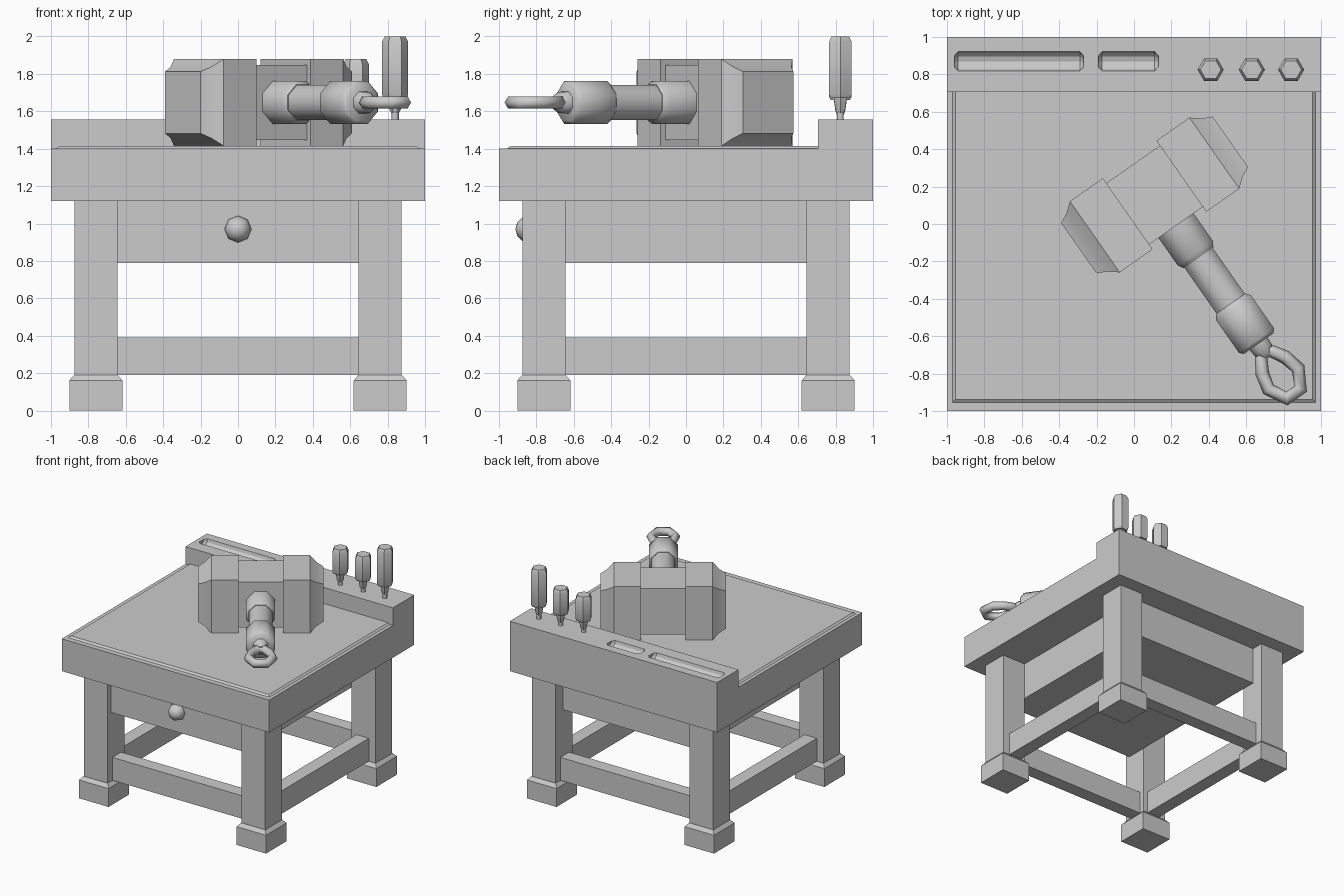
import bpy, bmesh, math
from mathutils import Matrix, Vector

if "Cube" in bpy.data.objects:
    bpy.data.objects.remove(bpy.data.objects["Cube"])


def finish(bm, name, smooth=None):
    bmesh.ops.recalc_face_normals(bm, faces=bm.faces)
    me = bpy.data.meshes.new(name)
    bm.to_mesh(me)
    bm.free()
    ob = bpy.data.objects.new(name, me)
    bpy.context.collection.objects.link(ob)
    if smooth:
        bpy.ops.object.select_all(action='DESELECT')
        ob.select_set(True)
        bpy.context.view_layer.objects.active = ob
        bpy.ops.object.shade_smooth_by_angle(angle=math.radians(smooth))
    return ob


def loft(name, rings, smooth=None):
    """Skin equal-length rings of points and cap both ends."""
    bm = bmesh.new()
    vs = [[bm.verts.new(p) for p in ring] for ring in rings]
    n = len(vs[0])
    for a, b in zip(vs, vs[1:]):
        for i in range(n):
            bm.faces.new((a[i], a[(i + 1) % n], b[(i + 1) % n], b[i]))
    bm.faces.new(vs[0])
    bm.faces.new(vs[-1])
    return finish(bm, name, smooth)


def rect(x0, x1, y0, y1, z):
    return [(x0, y0, z), (x1, y0, z), (x1, y1, z), (x0, y1, z)]


def box(name, x0, x1, y0, y1, z0, z1):
    return loft(name, [rect(x0, x1, y0, y1, z) for z in (z0, z1)])


def turned(name, profile, sides, matrix, phase=0.0, smooth=None):
    """Sweep (radius, height) pairs around the matrix's z axis."""
    rings = []
    for r, h in profile:
        angles = [phase + i * math.tau / sides for i in range(sides)]
        rings.append([matrix @ Vector((r * math.cos(t), r * math.sin(t), h)) for t in angles])
    return loft(name, rings, smooth)


def frame(x, y, z, origin):
    m = Matrix((x, y, z)).transposed().to_4x4()
    m.translation = origin
    return m


# Table top with raised back ledge, extruded from its side profile
side = [(-1, 1.12), (1, 1.12), (1, 1.555), (0.705, 1.555), (0.705, 1.402), (-1, 1.402)]
top = loft("table_top", [[(x, y, z) for y, z in side] for x in (-1, 1)])

# Long and short tool troughs cut in the ledge
for label, x0, x1 in (("long", -0.96, -0.27), ("short", -0.19, 0.13)):
    m = frame((0, 1, 0), (0, 0, 1), (1, 0, 0), (0, 0.87, 1.555))
    cutter = turned(label + "_trough_cutter",
                    [(0.03, x0), (0.052, x0 + 0.02), (0.052, x1 - 0.02), (0.03, x1)], 12, m)
    cutter.hide_render = True
    cutter.hide_viewport = True
    mod = top.modifiers.new(label + "_trough", 'BOOLEAN')
    mod.operation = 'DIFFERENCE'
    mod.solver = 'EXACT'
    mod.object = cutter

# Thin raised work surface
loft("work_surface", [rect(-0.97, 0.97, -0.955, 0.71, 1.39),
                      rect(-0.97, 0.97, -0.955, 0.71, 1.402),
                      rect(-0.955, 0.955, -0.937, 0.71, 1.415)])

# Legs with chamfered feet
for sx, lr in ((-1, "left"), (1, "right")):
    for sy, fb in ((-1, "front"), (1, "back")):
        cx, cy = sx * 0.76, sy * 0.76

        def sq(h, z):
            return rect(cx - h, cx + h, cy - h, cy + h, z)
        loft(f"{fb}_{lr}_leg", [sq(0.115, 0.17), sq(0.115, 1.12)])
        loft(f"{fb}_{lr}_foot", [sq(0.142, 0), sq(0.142, 0.16), sq(0.117, 0.19)])

# Stretchers between the legs
for s, fb, lr in ((-1, "front", "left"), (1, "back", "right")):
    a, b = sorted((s * 0.69, s * 0.81))
    box(fb + "_stretcher", -0.645, 0.645, a, b, 0.19, 0.39)
    box(lr + "_stretcher", a, b, -0.645, 0.645, 0.19, 0.39)

# Drawer box and knob
box("drawer_box", -0.645, 0.645, -0.83, 0.77, 0.79, 1.12)
bm = bmesh.new()
bmesh.ops.create_uvsphere(bm, u_segments=8, v_segments=6, radius=0.072,
                          matrix=Matrix.Translation((0, -0.84, 0.97)) @ Matrix.Rotation(math.pi / 2, 4, 'X'))
finish(bm, "drawer_knob", 60)

# Upright hand tools standing in the ledge
for name, x, base, height in (("left_tool", 0.41, 1.66, 1.88), ("middle_tool", 0.63, 1.66, 1.88),
                              ("right_tool", 0.84, 1.67, 2.0)):
    m = Matrix.Translation((x, 0.825, 0))
    turned(name + "_handle", [(0.06, base), (0.07, base + 0.02), (0.07, height - 0.03), (0.055, height)],
           6, m, smooth=35)
    turned(name + "_ferrule", [(0.02, base - 0.08), (0.03, base - 0.06), (0.04, base)], 6, m, smooth=35)
    turned(name + "_shank", [(0.02, 1.54), (0.02, base - 0.07)], 6, m, smooth=65)

# Mallet axes: head direction and handle direction
ang = math.radians(35)
head = Vector((math.cos(ang), math.sin(ang), 0))
grip = Vector((math.sin(ang), -math.cos(ang), 0))
up = Vector((0, 0, 1))
centre = Vector((0.11, 0.155, 1.647))

# Mallet head: square core and two flared end blocks
hm = frame(grip, -up, head, centre)
root2 = math.sqrt(2)
turned("mallet_core", [(0.2 * root2, -0.2), (0.2 * root2, 0.2)], 4, hm, math.pi / 4)
for s, label in ((-1, "left"), (1, "right")):
    prof = [(0.232, 0.175), (0.232, 0.39), (0.19, 0.442), (0.165, 0.495)]
    turned(f"mallet_{label}_block", [(h * root2, s * a) for h, a in prof], 4, hm, math.pi / 4, 30)

# Mallet handle: collar, shaft, pommel and neck
gm = frame(head, up, grip, centre)
for name, prof in (("collar", [(0.124, 0.18), (0.124, 0.38), (0.105, 0.41)]),
                   ("shaft", [(0.1, 0.38), (0.1, 0.76)]),
                   ("pommel", [(0.105, 0.71), (0.124, 0.735), (0.124, 0.95), (0.105, 0.97)]),
                   ("neck", [(0.065, 0.96), (0.06, 1.01), (0.035, 1.05)])):
    turned("mallet_" + name, prof, 8, gm, math.pi / 8, 50)

# Teardrop hanging loop
half = [(0.025, 1.03), (0.075, 1.11), (0.097, 1.2), (0.045, 1.297)]
path = half + [(-a, b) for a, b in reversed(half)]
cu = bpy.data.curves.new("hanging_loop", 'CURVE')
cu.dimensions = '3D'
cu.bevel_depth = 0.037
cu.bevel_resolution = 1
sp = cu.splines.new('POLY')
sp.points.add(len(path) - 1)
for p, (a, b) in zip(sp.points, path):
    p.co = (*(gm @ Vector((a, 0, b))), 1)
sp.use_cyclic_u = True
sp.use_smooth = True
loop = bpy.data.objects.new("hanging_loop", cu)
bpy.context.collection.objects.link(loop)
